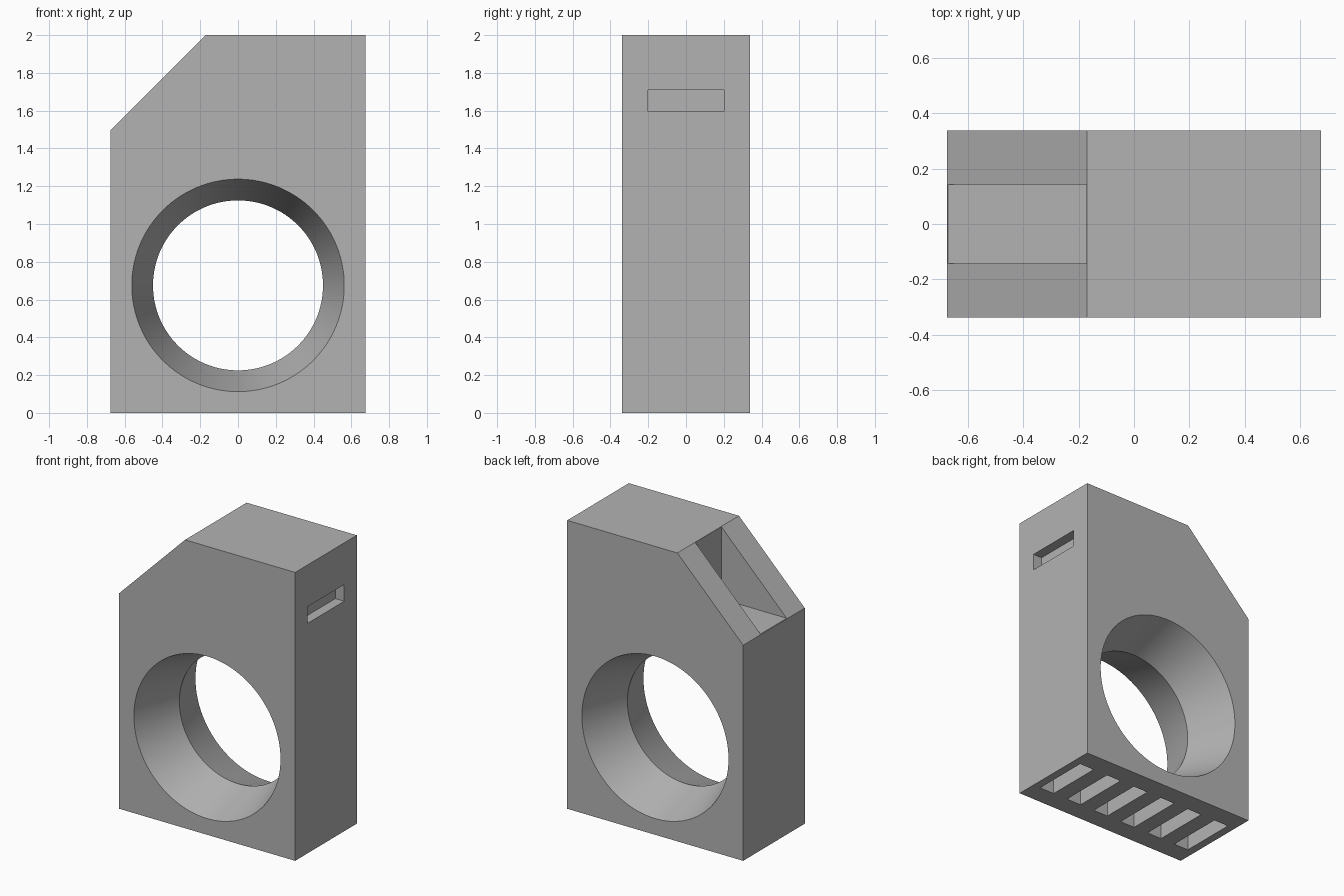
import bpy, bmesh, math
from mathutils import Matrix

cube = bpy.data.objects.get("Cube")
if cube:
    bpy.data.objects.remove(cube, do_unlink=True)

W, D, H = 1.35, 0.675, 2.0      # overall size
U = W / 12                      # slot module
CHAMFER = 0.505

grey = bpy.data.materials.new("plain_grey")
grey.use_nodes = True
grey.diffuse_color = (0.45, 0.45, 0.45, 1)
grey.node_tree.nodes["Principled BSDF"].inputs["Base Color"].default_value = (0.45, 0.45, 0.45, 1)


def to_object(name, bm):
    bmesh.ops.recalc_face_normals(bm, faces=bm.faces[:])
    mesh = bpy.data.meshes.new(name)
    bm.to_mesh(mesh)
    bm.free()
    mesh.materials.append(grey)
    obj = bpy.data.objects.new(name, mesh)
    bpy.context.collection.objects.link(obj)
    return obj


def box(name, x0, x1, y0, y1, z0, z1):
    bm = bmesh.new()
    place = Matrix.Translation(((x0 + x1) / 2, (y0 + y1) / 2, (z0 + z1) / 2))
    size = Matrix.Diagonal((x1 - x0, y1 - y0, z1 - z0, 1))
    bmesh.ops.create_cube(bm, size=1, matrix=place @ size)
    return to_object(name, bm)


def double_cone(name, waist, slope, reach, z, sides=128):
    """Round cutter along y, narrowest at the middle."""
    bm = bmesh.new()
    rings = []
    for y in (-reach, 0, reach):
        r = waist + slope * abs(y)
        angles = [math.tau * i / sides for i in range(sides)]
        rings.append([bm.verts.new((r * math.cos(a), y, z + r * math.sin(a))) for a in angles])
    for a, b in zip(rings, rings[1:]):
        for i in range(sides):
            j = (i + 1) % sides
            bm.faces.new((a[i], a[j], b[j], b[i]))
    bm.faces.new(rings[0])
    bm.faces.new(rings[-1])
    return to_object(name, bm)


# Block with one sloped top corner
bm = bmesh.new()
outline = [(-W / 2, 0), (W / 2, 0), (W / 2, H), (-W / 2 + CHAMFER, H), (-W / 2, H - CHAMFER)]
front = bm.faces.new([bm.verts.new((x, -D / 2, z)) for x, z in outline])
back = bmesh.ops.extrude_face_region(bm, geom=[front])["geom"]
bmesh.ops.translate(bm, vec=(0, D, 0), verts=[v for v in back if isinstance(v, bmesh.types.BMVert)])
body = to_object("block_body", bm)

# Ring opening, pocket in the slope, side slot and row of bottom slots
cutters = [
    double_cone("ring_cutter", 4 * U, 1 / 3, 0.4, 6 * U),
    box("pocket_cutter", -0.8, -W / 2 + CHAMFER - 0.001, -0.143, 0.143, H - CHAMFER + 0.003, H + 0.1),
    box("side_slot_cutter", W / 2 - 0.068, W, -0.2, 0.2, 1.595, 1.71),
]
for i in range(6):
    x = -W / 2 + U / 2 + 2 * U * i
    cutters.append(box(f"bottom_slot_cutter_{i + 1}", x, x + U, -0.2, 0.2, -0.1, U))

bpy.context.view_layer.objects.active = body
for cutter in cutters:
    cutter.hide_render = True
    mod = body.modifiers.new(cutter.name, "BOOLEAN")
    mod.operation = "DIFFERENCE"
    mod.solver = "EXACT"
    mod.object = cutter
    bpy.ops.object.modifier_apply(modifier=mod.name)
    bpy.data.objects.remove(cutter, do_unlink=True)

# Smooth ring, sharp edges elsewhere
bpy.ops.object.select_all(action="DESELECT")
body.select_set(True)
bpy.ops.object.shade_smooth_by_angle(angle=math.radians(20))
